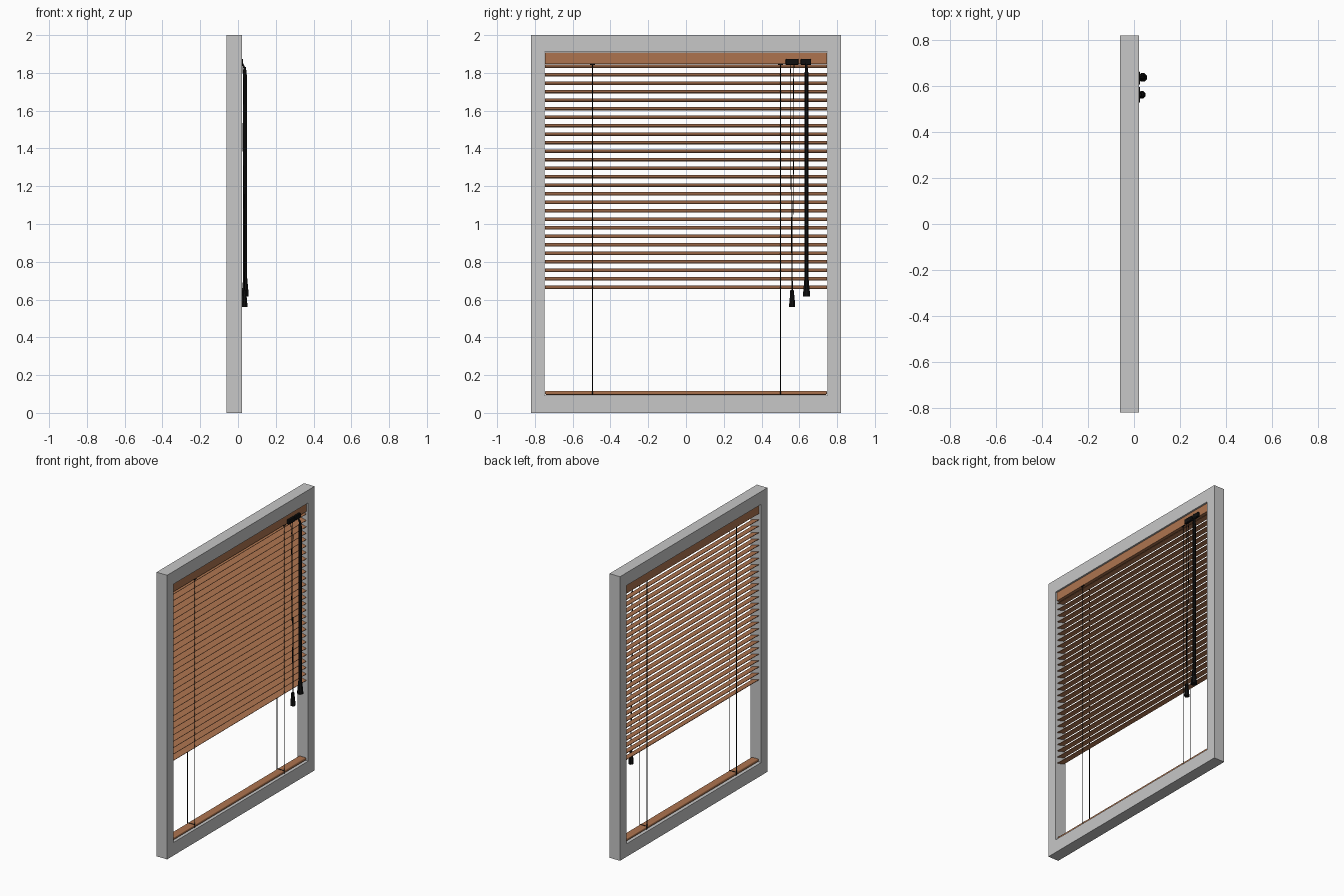
import bpy, bmesh, math
from mathutils import Vector

if "Cube" in bpy.data.objects:
    bpy.data.objects.remove(bpy.data.objects["Cube"])


def material(name, rgb):
    m = bpy.data.materials.new(name)
    m.diffuse_color = (*rgb, 1)
    m.use_nodes = True
    m.node_tree.nodes["Principled BSDF"].inputs["Base Color"].default_value = m.diffuse_color
    return m


GREY = material("light grey", (0.57, 0.57, 0.57))
WOOD = material("warm wood", (0.42, 0.175, 0.078))
BLACK = material("black", (0.005, 0.005, 0.005))
XC = -0.018  # depth centre of the blind


def finish(bm, name, mat):
    bmesh.ops.recalc_face_normals(bm, faces=bm.faces)
    mesh = bpy.data.meshes.new(name)
    bm.to_mesh(mesh)
    bm.free()
    ob = bpy.data.objects.new(name, mesh)
    bpy.context.collection.objects.link(ob)
    mesh.materials.append(mat)
    return ob


def box(name, mat, center, size, tilt=0, bevel=0):
    bm = bmesh.new()
    bmesh.ops.create_cube(bm, size=1)
    bmesh.ops.scale(bm, vec=size, verts=bm.verts)
    ob = finish(bm, name, mat)
    ob.location = center
    ob.rotation_euler.y = tilt
    if bevel:
        mod = ob.modifiers.new("rounded edges", 'BEVEL')
        mod.width = bevel
        mod.segments = 3
    return ob


def tube(name, mat, points, radius):
    cu = bpy.data.curves.new(name, 'CURVE')
    cu.dimensions = '3D'
    cu.bevel_depth = radius
    cu.bevel_resolution = 1
    cu.use_fill_caps = True
    sp = cu.splines.new('POLY')
    sp.points.add(len(points) - 1)
    for p, co in zip(sp.points, points):
        p.co = (*co, 1)
    ob = bpy.data.objects.new(name, cu)
    cu.materials.append(mat)
    bpy.context.collection.objects.link(ob)
    return ob


def turned(name, mat, center, profile, sides=8):
    """Stack of rings from (radius, z) pairs."""
    bm = bmesh.new()
    rings = []
    for r, z in profile:
        rings.append([bm.verts.new((center[0] + r * math.cos(a), center[1] + r * math.sin(a), z))
                      for a in (math.tau * (i + 0.5) / sides for i in range(sides))])
    for lo, hi in zip(rings, rings[1:]):
        for i in range(sides):
            j = (i + 1) % sides
            bm.faces.new((lo[i], lo[j], hi[j], hi[i]))
    bm.faces.new(rings[0])
    bm.faces.new(rings[-1])
    return finish(bm, name, mat)


# Window frame: outer and inner rectangles joined into a ring, then extruded
bm = bmesh.new()
outer = [bm.verts.new((-0.06, y, z)) for y, z in ((-.82, 0), (.82, 0), (.82, 2), (-.82, 2))]
inner = [bm.verts.new((-0.06, y, z)) for y, z in ((-.75, .092), (.75, .092), (.75, 1.91), (-.75, 1.91))]
faces = [bm.faces.new((outer[i], outer[(i + 1) % 4], inner[(i + 1) % 4], inner[i])) for i in range(4)]
ext = bmesh.ops.extrude_face_region(bm, geom=faces, use_keep_orig=True)
bmesh.ops.translate(bm, vec=(0.082, 0, 0), verts=[v for v in ext["geom"] if isinstance(v, bmesh.types.BMVert)])
finish(bm, "window_frame", GREY)

# Wooden rails
box("head_rail", WOOD, (XC, 0, 1.878), (0.06, 1.492, 0.060))
box("bottom_rail", WOOD, (XC, 0, 0.106), (0.054, 1.492, 0.020), bevel=0.006)

# Tilted slats
for i in range(27):
    box("slat", WOOD, (XC, 0, 1.836 - i * 0.04504), (0.056, 1.492, 0.0035), tilt=math.radians(15))

# Ladder cords, front and back, with a strap across the bottom rail
for y in (-0.495, 0.5):
    for dx in (-0.0285, 0.0285):
        tube("ladder_cord", BLACK, [(XC + dx, y, 0.097), (XC + dx, y, 1.85)], 0.002)
    for z in (0.097, 0.117):
        tube("rail_strap", BLACK, [(XC - 0.0285, y, z), (XC + 0.0285, y, z)], 0.002)
    box("cord_guide", BLACK, (XC + 0.0285, y, 1.846), (0.006, 0.026, 0.006))

# Lift cord lock, paired cords and tassel
box("cord_lock", BLACK, (0.018, 0.562, 1.858), (0.018, 0.068, 0.032), bevel=0.004)
for s in (-1, 1):
    tube("lift_cord", BLACK, [(0.024, 0.562 + s * .010, 1.85), (0.030, 0.562 + s * .007, 1.75),
                              (0.026, 0.562 + s * .009, 1.45), (0.033, 0.562 + s * .004, 1.05),
                              (0.034, 0.562 + s * .002, 0.64)], 0.002)
turned("cord_tassel", BLACK, (0.034, 0.562),
       [(.017, .56), (.017, .575), (.011, .635), (.011, .648), (.005, .652)])

# Tilt wand with bracket, hook and handle
box("wand_bracket", BLACK, (0.018, 0.635, 1.858), (0.018, 0.056, 0.032), bevel=0.004)
tube("wand_hook", BLACK, [(0.022, 0.637, 1.85), (0.036, 0.637, 1.82), (0.040, 0.637, 1.80),
                          (0.037, 0.637, 1.77)], 0.006)
turned("tilt_wand", BLACK, (0.037, 0.638), [(.011, .71), (.011, 1.79), (.006, 1.83)], sides=6)
turned("wand_handle", BLACK, (0.038, 0.638), [(.020, .615), (.020, .63), (.013, .70), (.011, .72)])

# Smooth the round cords and bevelled parts while keeping hard edges
bpy.ops.object.select_all(action='DESELECT')
for ob in bpy.context.scene.objects:
    if ob.type == 'MESH' and ob.modifiers:
        ob.select_set(True)
        bpy.context.view_layer.objects.active = ob
bpy.ops.object.shade_smooth_by_angle(angle=math.radians(35))
